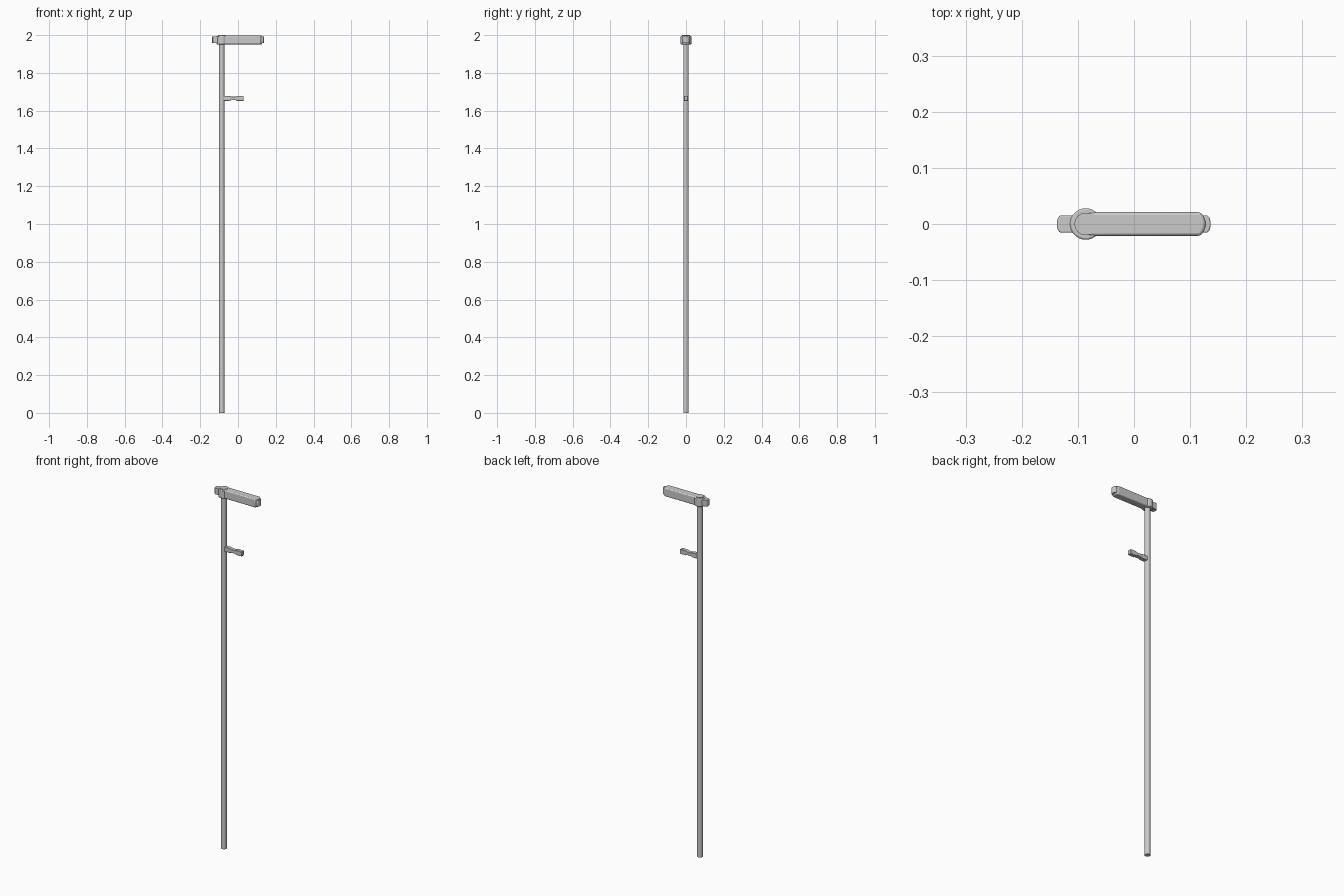
import bpy, bmesh
from mathutils import Matrix

if "Cube" in bpy.data.objects:
    bpy.data.objects.remove(bpy.data.objects["Cube"])

PX = -0.086  # pole axis


def finish(name, bm, bevel=0.0, segs=2):
    bmesh.ops.recalc_face_normals(bm, faces=bm.faces)
    me = bpy.data.meshes.new(name)
    bm.to_mesh(me)
    bm.free()
    ob = bpy.data.objects.new(name, me)
    bpy.context.collection.objects.link(ob)
    if bevel:
        m = ob.modifiers.new("bevel", 'BEVEL')
        m.width, m.segments, m.limit_method = bevel, segs, 'ANGLE'
        m.angle_limit = 0.9
    bpy.ops.object.select_all(action='DESELECT')
    ob.select_set(True)
    bpy.context.view_layer.objects.active = ob
    bpy.ops.object.shade_smooth_by_angle(angle=0.6)
    return ob


def cylinder(name, r, z0, z1, bevel=0.0):
    bm = bmesh.new()
    bmesh.ops.create_cone(bm, cap_ends=True, segments=32, radius1=r, radius2=r,
                          depth=z1 - z0, matrix=Matrix.Translation((PX, 0, (z0 + z1) / 2)))
    return finish(name, bm, bevel)


def prism(name, pts, axis, a, b, bevel=0.0, segs=2):
    """Extrude a 2D outline: axis 'z' uses (x, y), axis 'y' uses (x, z)."""
    bm = bmesh.new()
    place = (lambda p, t: (p[0], p[1], t)) if axis == 'z' else (lambda p, t: (p[0], t, p[1]))
    lo = [bm.verts.new(place(p, a)) for p in pts]
    hi = [bm.verts.new(place(p, b)) for p in pts]
    bm.faces.new(lo)
    bm.faces.new(hi[::-1])
    n = len(pts)
    for i in range(n):
        bm.faces.new((lo[i], lo[(i + 1) % n], hi[(i + 1) % n], hi[i]))
    return finish(name, bm, bevel, segs)


def mirrored(half, c=0.0):
    """Close an outline by reflecting its second coordinate about c."""
    return half + [(x, 2 * c - v) for x, v in reversed(half)]


# Upright pole
cylinder("pole", 0.0145, 0.0, 1.96)

# Collar around the pole top, and its cap
cylinder("collar", 0.028, 1.951, 1.996, 0.003)
cylinder("collar_cap", 0.020, 1.99, 2.0)

# Lamp head with a slightly bowed end
head = [(PX, -0.021), (0.119, -0.021), (0.124, -0.013), (0.127, -0.005)]
prism("head", mirrored(head), 'z', 1.951, 1.998, 0.005, 3)

# Front tip and rear tab
tip = [(0.10, -0.0155), (0.131, -0.0155), (0.135, -0.010), (0.1365, -0.004)]
prism("head_tip", mirrored(tip), 'z', 1.957, 1.993, 0.002)
tab = [(PX, -0.0155), (-0.132, -0.0155), (-0.136, -0.010), (-0.1375, -0.004)]
prism("rear_tab", mirrored(tab), 'z', 1.957, 1.993, 0.002)

# Small side arm: root, narrow waist, block end
arm = [(PX, 1.652), (-0.045, 1.652), (-0.035, 1.656), (-0.012, 1.656),
       (-0.006, 1.652), (0.03, 1.652)]
prism("side_arm", mirrored(arm, 1.665), 'y', -0.0105, 0.0105, 0.0015, 1)
